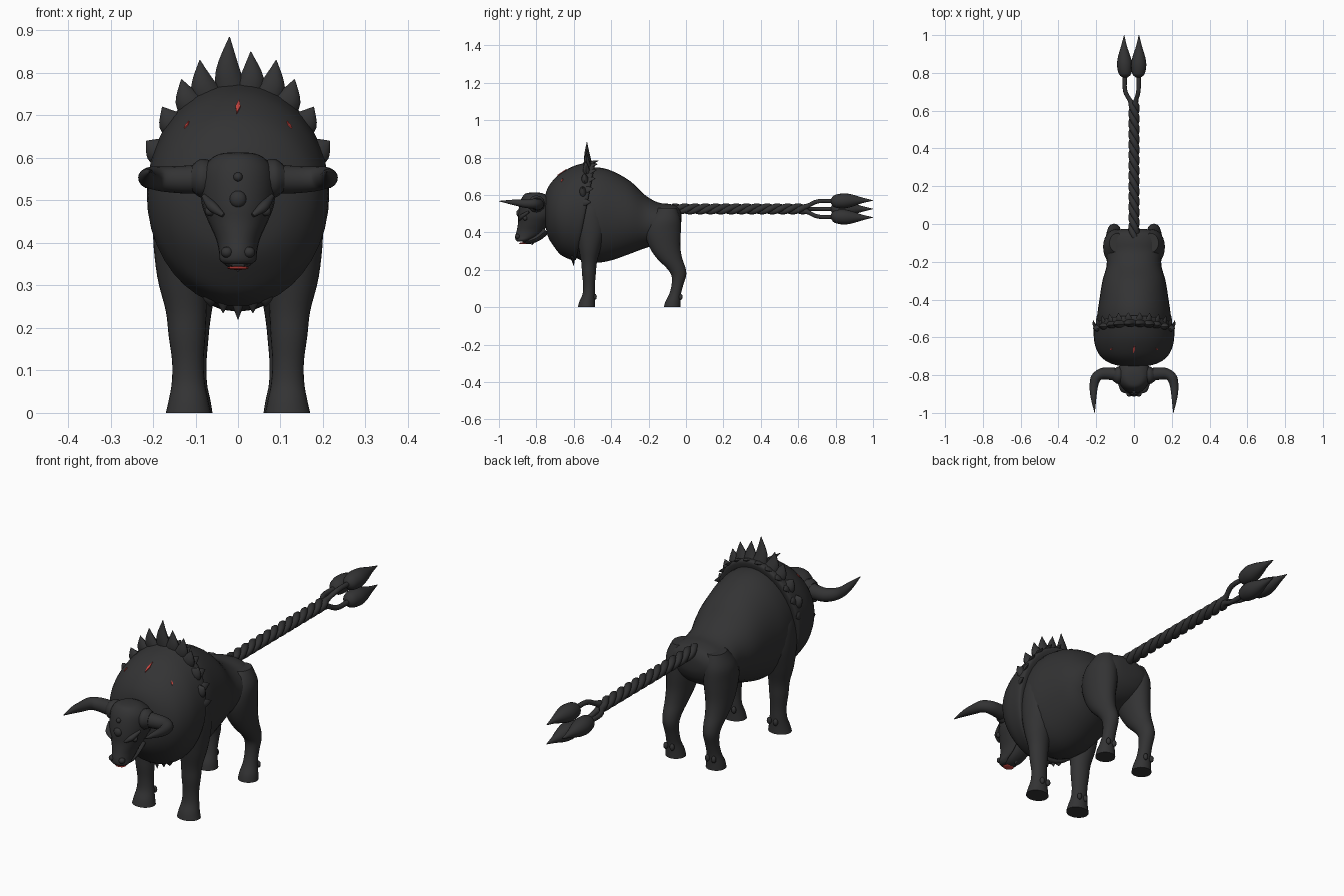
import bpy, bmesh, math
from mathutils import Vector as V
from mathutils.bvhtree import BVHTree

cube = bpy.data.objects.get("Cube")
if cube:
    bpy.data.objects.remove(cube)


def material(name, rgb):
    m = bpy.data.materials.new(name)
    m.use_nodes = True
    m.diffuse_color = (*rgb, 1)
    bsdf = m.node_tree.nodes["Principled BSDF"]
    bsdf.inputs["Base Color"].default_value = (*rgb, 1)
    bsdf.inputs["Roughness"].default_value = 0.8
    return m


HIDE = material("charcoal_hide", (0.033, 0.033, 0.034))
RED = material("red_flesh", (0.6, 0.06, 0.05))
X, Y, Z = V((1, 0, 0)), V((0, 1, 0)), V((0, 0, 1))


def smooth_rings(rings, steps):
    """Interpolate (centre, u, v) rings with a Catmull-Rom spline."""
    out = []
    for i in range(len(rings) - 1):
        four = [rings[max(0, min(len(rings) - 1, i + k))] for k in (-1, 0, 1, 2)]
        for s in range(steps):
            t = s / steps
            out.append([b + (c - a) * (t / 2) + (2 * a - 5 * b + 4 * c - d) * (t * t / 2)
                        + (3 * b - a - 3 * c + d) * (t ** 3 / 2)
                        for a, b, c, d in zip(*four)])
    return out + [rings[-1]]


def loft(name, rings, n=24, steps=4, mat=HIDE):
    bm = bmesh.new()
    loops = []
    for c, u, v in smooth_rings(rings, steps):
        angles = [math.tau * k / n for k in range(n)]
        loops.append([bm.verts.new(c + u * math.cos(a) + v * math.sin(a)) for a in angles])
    for lo, hi in zip(loops, loops[1:]):
        for k in range(n):
            j = (k + 1) % n
            bm.faces.new((lo[k], lo[j], hi[j], hi[k]))
    bm.faces.new(loops[0])
    bm.faces.new(loops[-1])
    bmesh.ops.recalc_face_normals(bm, faces=bm.faces)
    mesh = bpy.data.meshes.new(name)
    bm.to_mesh(mesh)
    bm.free()
    mesh.materials.append(mat)
    ob = bpy.data.objects.new(name, mesh)
    bpy.context.collection.objects.link(ob)
    bpy.ops.object.select_all(action='DESELECT')
    ob.select_set(True)
    bpy.context.view_layer.objects.active = ob
    bpy.ops.object.shade_smooth_by_angle(angle=math.radians(45))
    return ob


def tube(name, points, radii, ref=Z, flat=1.0, n=12, steps=4):
    """Tapered tube along a path, flattened along the ref axis."""
    pts = [V(p) for p in points]
    rings = []
    for i, (p, r) in enumerate(zip(pts, radii)):
        t = (pts[min(i + 1, len(pts) - 1)] - pts[max(i - 1, 0)]).normalized()
        side = t.cross(ref).normalized()
        rings.append((p, side * r, t.cross(side) * r * flat))
    return loft(name, rings, n, steps)


def upright(name, rows, s=1):
    """Stack of horizontal ovals: z, x0, x1, y0, y1."""
    return loft(name, [(V((s * (a + b) / 2, (c + d) / 2, z)), X * (b - a) / 2, Y * (d - c) / 2)
                       for z, a, b, c, d in rows])


def ball(name, loc, size, mat=HIDE):
    rows = [(V(loc) + Z * size[2] * math.sin(a), X * size[0] * math.cos(a), Y * size[1] * math.cos(a))
            for a in [math.radians(d) for d in range(-88, 89, 22)]]
    return loft(name, rows, 16, 1, mat)


# Torso: y, half width, bottom, top
torso = [(-.64, .15, .30, .68), (-.56, .185, .25, .735), (-.48, .193, .238, .747),
         (-.4, .183, .25, .73), (-.3, .167, .285, .675), (-.22, .145, .315, .60),
         (-.15, .148, .335, .56), (-.09, .15, .355, .552), (-.05, .13, .39, .54),
         (-.03, .08, .43, .515), (-.025, .03, .46, .49)]
loft("torso", [(V((0, y, (b + t) / 2)), X * w, Z * (t - b) / 2) for y, w, b, t in torso], 32)

# Mane: a tilted bowl, y, half width, half height, tilt
bowl = [(-.755, .04, .05, 0), (-.748, .09, .1, 0), (-.73, .14, .145, .005), (-.695, .182, .19, .012),
        (-.64, .207, .235, .03), (-.58, .214, .258, .045), (-.545, .213, .265, .05),
        (-.535, .2, .25, .05), (-.54, .16, .2, .04)]
mane = loft("mane", [(V((0, y, .515)), X * w, V((0, t, h))) for y, w, h, t in bowl], 40)


def rim(angle, scale=1.0):
    s, c = math.sin(angle) * scale, math.cos(angle) * scale
    return V((.213 * s, -.56 + .05 * c, .515 + .265 * c))


# Mane spikes standing on the rim, then the short ones under the chest
crest = [(-.02, .885), (.03, .85)]
for x, z in [(.09, .83), (.133, .785), (.178, .72), (.216, .64)]:
    crest += [(x, z), (-x, z)]
for x, z in crest:
    base = rim(math.atan2(x / .213, (z - .515) / .265), .85)
    tip = V((x, base.y - .012, z))
    mid = base.lerp(tip, .5) + V((math.copysign(.008, x), -.005, -.004))
    tube("mane_spike", [base, mid, tip], (.04, .028, .001), Y, .6, 10)
for x, z in [(0, .22), (.035, .235), (-.035, .235), (.065, .25), (-.065, .25)]:
    tube("chest_tuft", [(x * .9, -.6, .31), (x, -.605, .27), (x, -.6, z)], (.025, .018, .001), Y, .7, 8)

# Small teeth of hair lying back over the shoulders
for deg in (8, 22, 36, 50, 64, 80):
    for s in (1, -1):
        a = math.radians(deg) * s
        out = V((math.sin(a), 0, math.cos(a)))
        p = rim(a, .95)
        tube("shoulder_tuft", [p, p + Y * .02 + out * .012, p + Y * .045 + out * .018],
             (.024, .016, .001), out, .5, 8)

# Head: z, x0, x1, y0, y1
head = [(.613, .02, -.83, -.79), (.606, .052, -.86, -.76), (.58, .08, -.88, -.72),
        (.54, .088, -.892, -.70), (.49, .085, -.898, -.70), (.45, .07, -.898, -.73),
        (.41, .052, -.905, -.76), (.38, .045, -.913, -.79), (.36, .043, -.911, -.83),
        (.35, .032, -.902, -.85)]
upright("head", [(z, -w, w, a, b) for z, w, a, b in head])
ball("forehead_bump_large", (0, -.893, .503), (.02, .014, .02))
ball("forehead_bump_small", (0, -.886, .555), (.011, .012, .011))
tube("lower_jaw", [(0, -.75, .41), (0, -.79, .375), (0, -.835, .355), (0, -.875, .348)],
     (.045, .04, .034, .015), Z, .5)
tube("chin_tuft", [(0, -.81, .38), (0, -.815, .36), (0, -.825, .332)], (.022, .016, .001), Y)
ball("mouth", (0, -.872, .341), (.026, .022, .0045), RED)

for s in (1, -1):
    # Face details and horns
    ball("eye", (s * .066, -.86, .475), (.012, .012, .012))
    tube("brow", [(s * .035, -.893, .465), (s * .06, -.878, .485), (s * .08, -.84, .51)],
         (.005, .012, .006))
    ball("nostril", (s * .026, -.9, .378), (.014, .014, .013))
    tube("horn_collar", [(s * .06, -.80, .552), (s * .085, -.80, .552), (s * .105, -.797, .552)],
         (.04, .046, .034))
    tube("horn", [(s * .07, -.80, .552), (s * .12, -.793, .549), (s * .17, -.793, .55),
                  (s * .202, -.815, .553), (s * .213, -.86, .553), (s * .214, -.92, .56),
                  (s * .208, -1, .567)], (.035, .033, .03, .027, .022, .015, .001), n=16)
    # Legs: z, x0, x1, y0, y1
    upright("front_leg", [(0, .064, .17, -.578, -.486), (.03, .07, .163, -.57, -.487),
                          (.07, .078, .156, -.553, -.487), (.12, .081, .155, -.55, -.487),
                          (.18, .077, .163, -.556, -.482), (.24, .074, .17, -.56, -.476),
                          (.32, .07, .19, -.575, -.455), (.42, .07, .2, -.59, -.43),
                          (.52, .08, .195, -.58, -.44), (.58, .11, .17, -.55, -.47)], s)
    upright("hind_leg", [(0, .06, .15, -.118, -.03), (.03, .065, .146, -.11, -.03),
                         (.07, .073, .137, -.09, -.027), (.12, .074, .135, -.077, -.014),
                         (.17, .07, .14, -.078, .001), (.21, .066, .145, -.105, -.003),
                         (.26, .058, .152, -.155, -.02), (.32, .045, .158, -.195, -.03),
                         (.4, .03, .163, -.22, -.028), (.47, .03, .16, -.2, -.03),
                         (.53, .05, .13, -.15, -.05)], s)
    # Dewclaws behind each foot
    for y in (-.487, -.028):
        for x in (.092, .125):
            ball("dewclaw", (s * x, y, .055), (.011, .01, .016))

# Tail: three twisted strands that part into rods, each with a pointed bud
for k in range(3):
    start = math.pi / 3 + k * math.tau / 3
    path, radii = [], []
    for i in range(53):
        y = -.07 + .71 * i / 52
        a = start + math.tau * (y - .64) / .165
        path.append((.014 * math.cos(a), y, .525 + .014 * math.sin(a)))
        radii.append(.016)
    ca, sa = math.cos(start), math.sin(start)
    for y, r in [(.66, .024), (.69, .042), (.73, .05), (.8, .047)]:
        path.append((r * ca, y, .525 + r * sa))
        radii.append(.0115)
    tube("tail_strand", path, radii, n=10, steps=2)
    bud = [(.775, .047, .012), (.79, .047, .03), (.815, .048, .038), (.85, .05, .04),
           (.89, .052, .032), (.94, .053, .016), (1, .052, .001)]
    tube("tail_bud", [(r * ca, y, .525 + r * sa) for y, r, _ in bud], [b[2] for b in bud], n=16)

# Thin red marks on the front of the mane
tree = BVHTree.FromPolygons([v.co for v in mane.data.vertices],
                            [p.vertices for p in mane.data.polygons])
for x, z, w, h in [(0, .72, .006, .024), (.12, .677, .004, .009), (-.12, .677, .004, .009)]:
    hit, normal, _, _ = tree.ray_cast(V((x, -2, z)), Y)
    if hit:
        if normal.y > 0:
            normal.negate()
        across = normal.cross(Z).normalized()
        up = across.cross(normal).normalized()
        if up.z < 0:
            up.negate()
        loft("mane_mark", [(hit + normal * d, across * w, up * h * 1.2) for d in (-.004, .003)],
             4, 1, RED)
